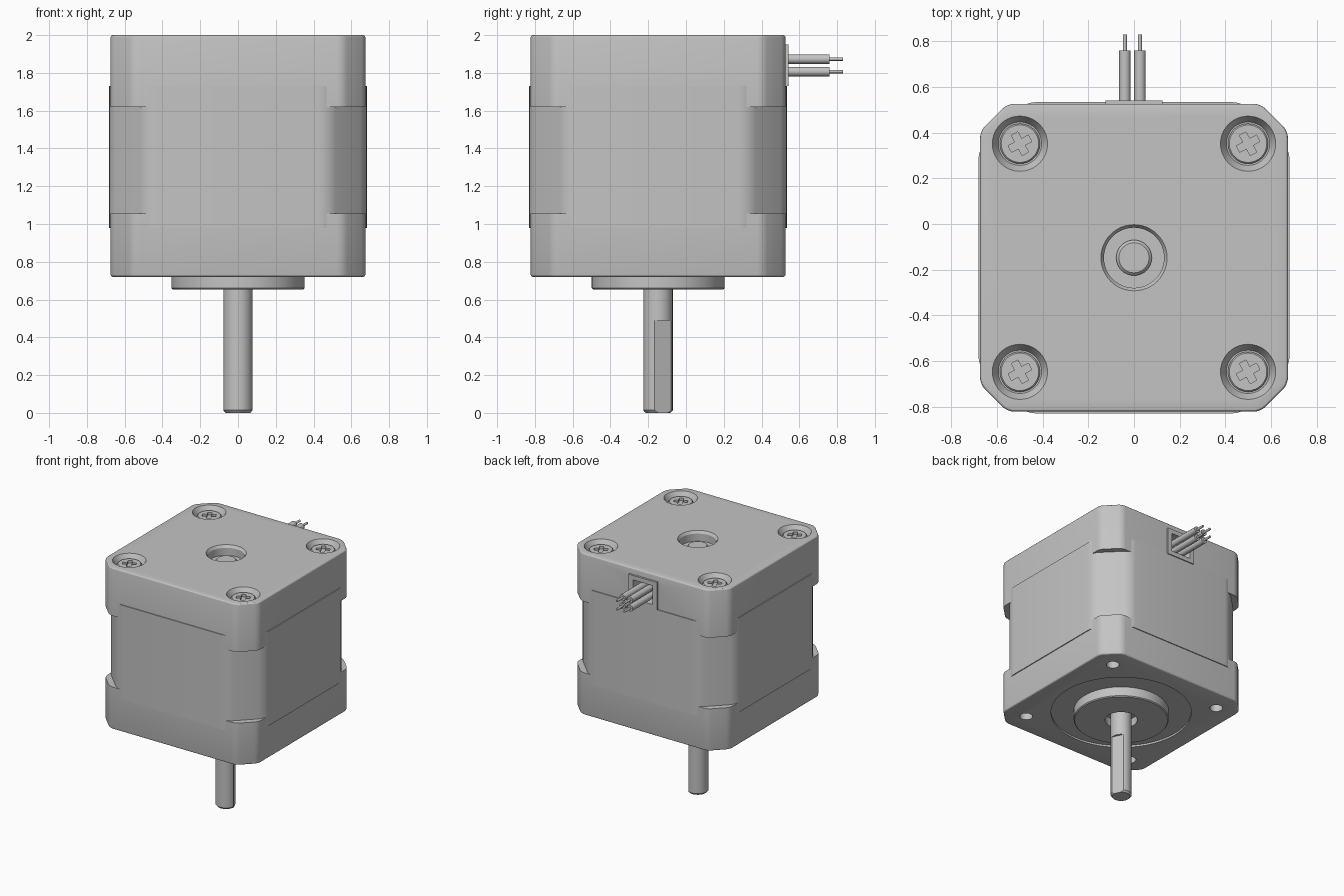
import bpy, bmesh, math
from mathutils import Matrix, Vector

if bpy.data.objects.get("Cube"):
    bpy.data.objects.remove(bpy.data.objects["Cube"], do_unlink=True)

CY = -0.148          # motor axis in y
PITCH = 0.5          # screw spacing from the axis
CORNERS = [(sx * PITCH, CY + sy * PITCH) for sx in (-1, 1) for sy in (-1, 1)]

metal = bpy.data.materials.new("grey metal")
metal.use_nodes = True
GREY = (0.55, 0.55, 0.55, 1)
metal.diffuse_color = GREY
metal.node_tree.nodes["Principled BSDF"].inputs["Base Color"].default_value = GREY


def finish(name, bm):
    bmesh.ops.recalc_face_normals(bm, faces=bm.faces)
    mesh = bpy.data.meshes.new(name)
    bm.to_mesh(mesh)
    bm.free()
    mesh.materials.append(metal)
    obj = bpy.data.objects.new(name, mesh)
    bpy.context.collection.objects.link(obj)
    return obj


def lathe(name, profile, x=0, y=CY, steps=48):
    """Solid of revolution about a vertical axis, from (radius, z) points."""
    bm = bmesh.new()
    verts = [bm.verts.new((r, 0, z)) for r, z in profile]
    edges = [bm.edges.new(pair) for pair in zip(verts, verts[1:])]
    bmesh.ops.spin(bm, geom=verts + edges, cent=(0, 0, 0), axis=(0, 0, 1),
                   angle=math.tau, steps=steps)
    bmesh.ops.remove_doubles(bm, verts=bm.verts, dist=1e-5)
    bmesh.ops.translate(bm, verts=bm.verts, vec=(x, y, 0))
    return finish(name, bm)


def box(name, low, high, turn=0, pivot=(0, 0, 0)):
    """Box between two corners, turned about z and then moved to the pivot."""
    bm = bmesh.new()
    bmesh.ops.create_cube(bm, size=1)
    low, high = Vector(low), Vector(high)
    bmesh.ops.scale(bm, verts=bm.verts, vec=high - low)
    bmesh.ops.translate(bm, verts=bm.verts, vec=(low + high) / 2)
    place = Matrix.Translation(pivot) @ Matrix.Rotation(math.radians(turn), 4, "Z")
    bmesh.ops.transform(bm, matrix=place, verts=bm.verts)
    return finish(name, bm)


def prism(name, half, cut, z0, z1, corner_round, rim_z=None):
    """Square block with chamfered corners; the rim at rim_z is rounded over."""
    bm = bmesh.new()
    bmesh.ops.create_cube(bm, size=1)
    bmesh.ops.scale(bm, verts=bm.verts, vec=(2 * half, 2 * half, z1 - z0))
    bmesh.ops.translate(bm, verts=bm.verts, vec=(0, CY, (z0 + z1) / 2))
    for width, segments in ((cut, 1), (corner_round, 4)):
        upright = [e for e in bm.edges
                   if abs(e.verts[0].co.z - e.verts[1].co.z) > 0.1]
        bmesh.ops.bevel(bm, geom=upright, offset=width, segments=segments,
                        profile=0.5, affect="EDGES")
    if rim_z is not None:
        rim = [e for e in bm.edges
               if all(abs(v.co.z - rim_z) < 1e-4 for v in e.verts)]
        bmesh.ops.bevel(bm, geom=rim, offset=0.014, segments=3,
                        profile=0.5, affect="EDGES")
    return finish(name, bm)


def carve(obj, *cutters):
    for cutter in cutters:
        mod = obj.modifiers.new("cut", "BOOLEAN")
        mod.operation, mod.solver, mod.object = "DIFFERENCE", "EXACT", cutter
        bpy.context.view_layer.objects.active = obj
        bpy.ops.object.modifier_apply(modifier=mod.name)


def discard(*cutters):
    for cutter in cutters:
        bpy.data.objects.remove(cutter, do_unlink=True)


def smooth(obj):
    bpy.ops.object.select_all(action="DESELECT")
    obj.select_set(True)
    bpy.context.view_layer.objects.active = obj
    bpy.ops.object.shade_smooth_by_angle(angle=math.radians(28))


# Laminated middle and the two end caps
middle = prism("stator_body", 0.682, 0.2, 0.98, 1.73, 0.05)
front_cap = prism("front_cap", 0.675, 0.12, 0.72, 1.055, 0.03, 0.72)
rear_cap = prism("rear_cap", 0.675, 0.12, 1.62, 2.0, 0.03, 2.0)

# Mounting face: shallow round recess and four threaded holes
cuts = [lathe("recess_cutter", [(0, 0.6), (0.52, 0.6), (0.52, 0.735), (0, 0.735)], steps=64)]
for x, y in CORNERS:
    cuts.append(lathe("hole_cutter", [(0, 0.6), (0.048, 0.6), (0.048, 0.82), (0, 0.82)],
                      x, y, 24))
carve(front_cap, *cuts)
discard(*cuts)

# Rear face: bearing hole, screw pockets and the cable opening
cuts = [lathe("bearing_cutter", [(0, 1.92), (0.132, 1.92), (0.132, 1.98), (0.145, 2.0),
                                 (0.145, 2.1), (0, 2.1)])]
for x, y in CORNERS:
    cuts.append(lathe("pocket_cutter", [(0, 1.955), (0.095, 1.955), (0.121, 2.0),
                                        (0.121, 2.1), (0, 2.1)], x, y, 40))
opening = box("opening_cutter", (-0.085, 0.44, 1.765), (0.085, 0.6, 1.915))
carve(rear_cap, opening, *cuts)
discard(*cuts)

# Thin frame around the cable opening
frame = box("cable_frame", (-0.125, 0.515, 1.73), (0.125, 0.542, 1.95))
carve(frame, opening)
discard(opening)

# Pilot boss with shaft clearance
boss = lathe("pilot_boss", [(0, 0.72), (0.12, 0.72), (0.12, 0.654), (0.345, 0.654),
                            (0.352, 0.661), (0.352, 0.76), (0, 0.76)], steps=64)

# Shaft with a flat near its free end
shaft = lathe("shaft", [(0, 0), (0.066, 0), (0.078, 0.014), (0.078, 1.938),
                        (0.066, 1.95), (0, 1.95)])
flat = box("flat_cutter", (0.061, -0.2, -0.1), (0.3, 0.2, 0.488), 25, (0, CY, 0))
carve(shaft, flat)
discard(flat)

# Cross-head screws, one mesh shared by four corners
x0, y0 = CORNERS[0]
head = lathe("screw_1", [(0, 1.935), (0.088, 1.935), (0.088, 1.969), (0.082, 1.975),
                         (0, 1.975)], x0, y0, 36)
cuts = [box("slot_cutter", (-0.05, -0.016, 1.95), (0.05, 0.016, 2.1), turn, (x0, y0, 0))
        for turn in (28, 118)]
cuts.append(lathe("dimple_cutter", [(0, 1.94), (0.024, 1.955), (0.024, 2.1), (0, 2.1)],
                  x0, y0, 16))
carve(head, *cuts)
discard(*cuts)
smooth(head)
for i, (x, y) in enumerate(CORNERS[1:], 2):
    screw = bpy.data.objects.new(f"screw_{i}", head.data)
    screw.location = (x - x0, y - y0, 0)
    bpy.context.collection.objects.link(screw)

# Four lead wires with bare ends
for i, x in enumerate((-0.04, 0.026)):
    for j, z in enumerate((1.807, 1.873)):
        wire = lathe(f"wire_{i * 2 + j + 1}",
                     [(0, 0.44), (0.025, 0.44), (0.025, 0.76), (0.009, 0.76),
                      (0.009, 0.83), (0, 0.83)], 0, 0, 20)
        wire.data.transform(Matrix.Translation((x, 0, z))
                            @ Matrix.Rotation(math.radians(-90), 4, "X"))
        smooth(wire)

for part in (middle, front_cap, rear_cap, boss, shaft):
    smooth(part)
